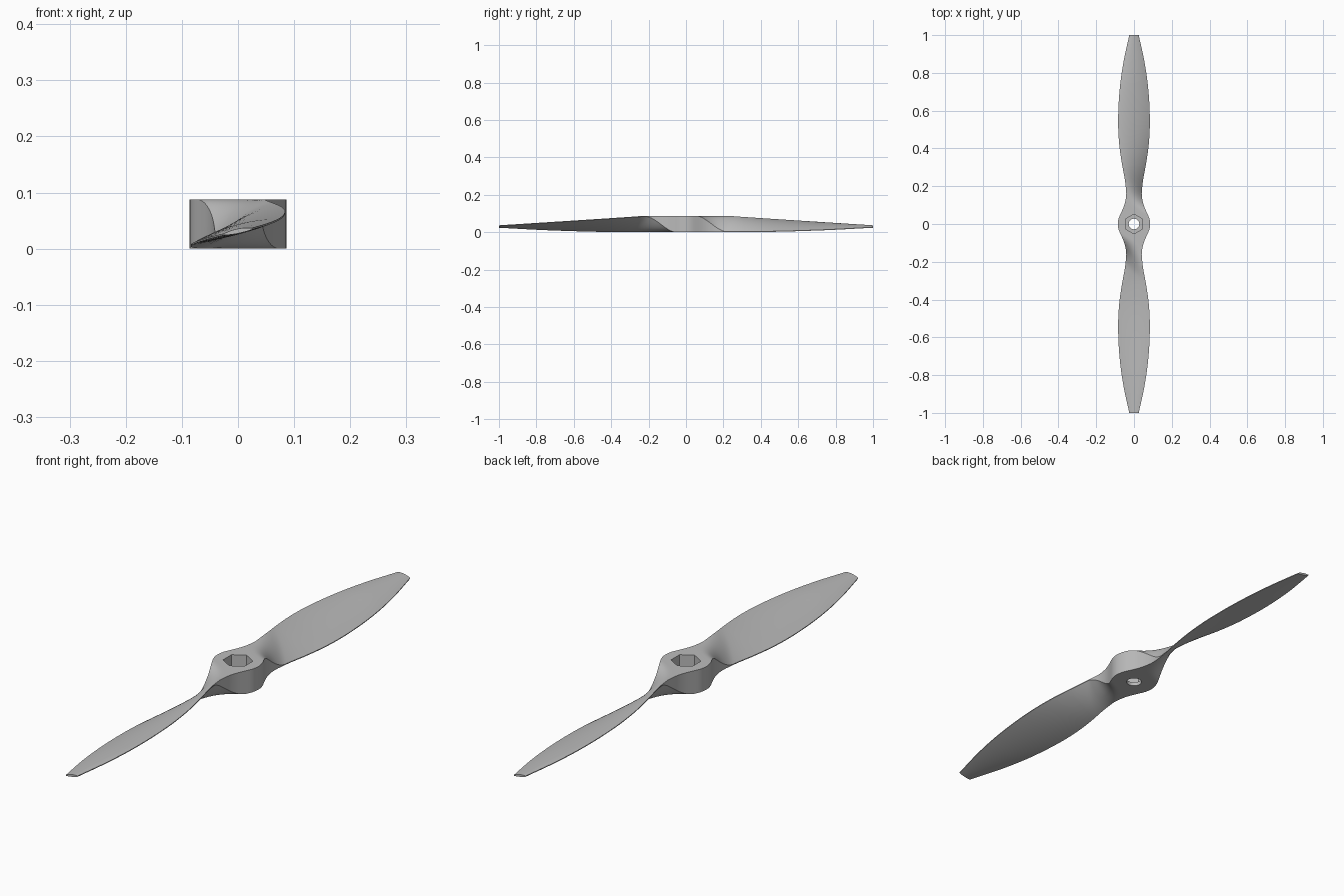
import bpy, bmesh, math

cube = bpy.data.objects.get("Cube")
if cube:
    bpy.data.objects.remove(cube, do_unlink=True)

HEIGHT = 0.088
# Distance from hub centre -> half width / top edge / bottom edge
WIDTH = [(0, .086), (.03, .081), (.06, .068), (.09, .055), (.12, .046), (.16, .041),
         (.2, .044), (.25, .051), (.32, .064), (.42, .078), (.54, .084),
         (.7, .077), (.85, .057), (1, .025)]
TOP = [(0, HEIGHT), (.2, HEIGHT), (.27, .084), (.5, .069), (.75, .053), (1, .037)]
BOTTOM = [(0, 0), (.3, 0), (.5, .003), (.75, .011), (1, .024)]


def curve(points, d):
    """Smooth interpolation through a short profile."""
    for i in range(len(points) - 1):
        (x1, y1), (x2, y2) = points[i], points[i + 1]
        if d <= x2 + 1e-9:
            x0, y0 = points[i - 1] if i else (x1 - x2 + x1, y2)
            x3, y3 = points[i + 2] if i + 2 < len(points) else (2 * x2 - x1, 2 * y2 - y1)
            m1, m2 = (y2 - y0) / (x2 - x0), (y3 - y1) / (x3 - x1)
            h, t = x2 - x1, (d - x1) / (x2 - x1)
            return (y1 * (2 * t**3 - 3 * t**2 + 1) + m1 * h * (t**3 - 2 * t**2 + t)
                    + y2 * (3 * t**2 - 2 * t**3) + m2 * h * (t**3 - t**2))
    return points[-1][1]


def blend(d, start, length=0.17):
    t = min(max((d - start) / length, 0), 1)
    return t * t * (3 - 2 * t)


def section(y, n=18):
    """Closed cross-section: hub block near the centre, thin twisted lens further out."""
    d, side = abs(y), (1 if y > 0 else -1)
    w, top, bottom = curve(WIDTH, d), curve(TOP, d), max(0, curve(BOTTOM, d))
    upper, lower = [], []
    for i in range(n + 1):
        u = 2 * i / n - 1
        t = 0.5 - 0.5 * side * u          # 0 on the low edge, 1 on the high edge
        edge, bulge = 0.003, 4 * t * (1 - t) * min(1, w / 0.07)
        line = bottom + t * (top - bottom - edge)
        over = min(top, line + edge + 0.010 * bulge)
        under = max(bottom, line - 0.005 * bulge)
        f_over = blend(d, 0.05 + 0.08 * t)
        f_under = blend(d, 0.05 + 0.08 * (1 - t))
        upper.append((u * w, y, HEIGHT + f_over * (over - HEIGHT)))
        lower.append((u * w, y, f_under * under))
    return lower + upper[::-1]


def finish(bm, name):
    bmesh.ops.recalc_face_normals(bm, faces=bm.faces)
    mesh = bpy.data.meshes.new(name)
    bm.to_mesh(mesh)
    bm.free()
    obj = bpy.data.objects.new(name, mesh)
    bpy.context.collection.objects.link(obj)
    return obj


def cutter(name, sides, radius, z0, z1, turn):
    bm = bmesh.new()
    ring = [bm.verts.new((radius * math.cos(turn + math.tau * i / sides),
                          radius * math.sin(turn + math.tau * i / sides), z0))
            for i in range(sides)]
    base = bm.faces.new(ring)
    ext = bmesh.ops.extrude_face_region(bm, geom=[base])["geom"]
    bmesh.ops.translate(bm, vec=(0, 0, z1 - z0),
                        verts=[v for v in ext if isinstance(v, bmesh.types.BMVert)])
    obj = finish(bm, name)
    obj.hide_render = True
    return obj


# Hub and both blades as one loft
half = [0.01 * i for i in range(1, 32)] + [0.31 + 0.03 * i for i in range(1, 24)]
stations = [-d for d in reversed(half)] + [0] + half
bm = bmesh.new()
rings = [[bm.verts.new(p) for p in section(y)] for y in stations]
for a, b in zip(rings, rings[1:]):
    for i in range(len(a)):
        j = (i + 1) % len(a)
        bm.faces.new((a[i], a[j], b[j], b[i]))
bm.faces.new(rings[0])
bm.faces.new(rings[-1])
propeller = finish(bm, "propeller")

# Plain grey finish
grey = bpy.data.materials.new("grey")
grey.use_nodes = True
grey.diffuse_color = (0.5, 0.5, 0.5, 1)
grey.node_tree.nodes["Principled BSDF"].inputs["Base Color"].default_value = (0.5, 0.5, 0.5, 1)
propeller.data.materials.append(grey)

# Hexagonal nut pocket and round shaft hole
bpy.context.view_layer.objects.active = propeller
propeller.select_set(True)
for tool in (cutter("nut_cutter", 6, 0.052, 0.015, 0.2, math.pi / 6),
             cutter("shaft_cutter", 32, 0.028, -0.1, 0.15, 0)):
    mod = propeller.modifiers.new("cut", "BOOLEAN")
    mod.operation, mod.solver, mod.object = "DIFFERENCE", "EXACT", tool
    bpy.ops.object.modifier_apply(modifier=mod.name)
    bpy.data.objects.remove(tool, do_unlink=True)

bpy.ops.object.shade_smooth_by_angle(angle=math.radians(35))
